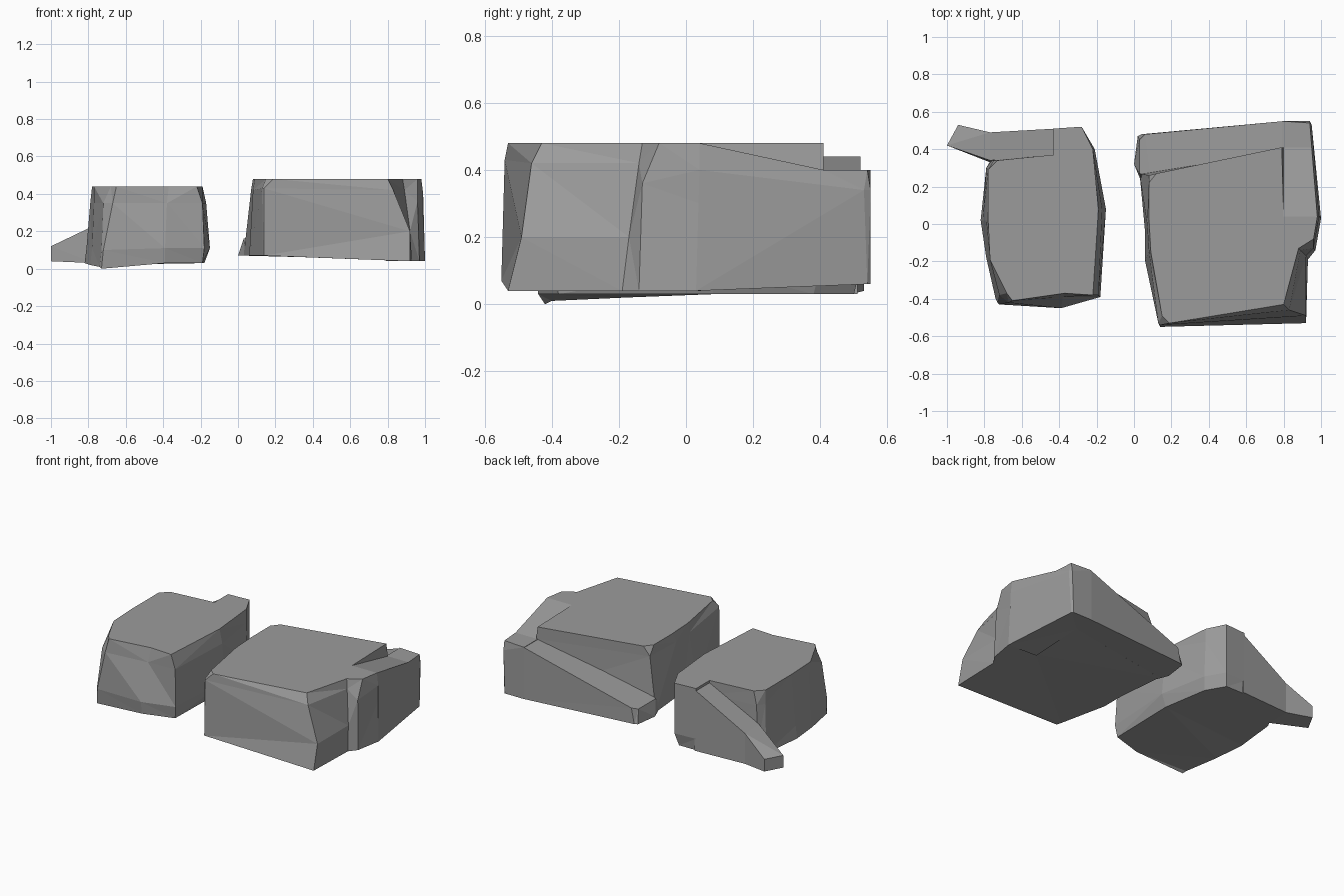
import bpy
import bmesh

if "Cube" in bpy.data.objects:
    bpy.data.objects.remove(bpy.data.objects["Cube"], do_unlink=True)

# One plain stone colour
stone = bpy.data.materials.new("stone_grey")
stone.use_nodes = True
stone.diffuse_color = (0.33, 0.33, 0.33, 1)
stone.node_tree.nodes["Principled BSDF"].inputs["Base Color"].default_value = stone.diffuse_color


def loft(name, *rings):
    """Skin matching outlines (hundredths of a unit), bottom to top, and cap both ends."""
    bm = bmesh.new()
    loops = [[bm.verts.new([c / 100 for c in point]) for point in ring] for ring in rings]
    for lower, upper in zip(loops, loops[1:]):
        for i in range(len(lower)):
            j = (i + 1) % len(lower)
            bm.faces.new((lower[i], lower[j], upper[j], upper[i]))
    bm.faces.new(loops[0][::-1])
    bm.faces.new(loops[-1])
    bmesh.ops.remove_doubles(bm, verts=bm.verts, dist=0.001)
    bmesh.ops.triangulate(bm, faces=bm.faces)
    bmesh.ops.recalc_face_normals(bm, faces=bm.faces)
    mesh = bpy.data.meshes.new(name)
    bm.to_mesh(mesh)
    bm.free()
    mesh.materials.append(stone)
    rock = bpy.data.objects.new(name, mesh)
    bpy.context.collection.objects.link(rock)
    return rock


def level(z, *points):
    """Outline at one height."""
    return [(x, y, z) for x, y in points]


# Large rock: main block, from the front left corner round to the west side
loft("large_rock_body",
     [(14, -55, 7), (92, -53, 4), (93, -19, 4), (97, -14, 4), (100, 3, 4),
      (80, 4, 5), (80, 41, 6), (3, 27, 7), (3, 27, 7), (6, -5, 7), (6, -20, 7), (13, -52, 7)],
     [(14, -54, 43), (92, -49, 20), (92, -17, 20), (96, -13, 36), (99, 4, 30),
      (80, 4, 30), (80, 41, 40), (8, 26, 42), (8, 26, 42), (7, 0, 42), (8, -15, 42), (13, -53, 43)],
     [(14, -54, 43), (83, -46, 42), (89, -14, 42), (96, -13, 36), (99, 4, 40),
      (80, 4, 40), (80, 41, 40), (8, 26, 42), (8, 26, 42), (7, 0, 42), (8, -15, 42), (13, -53, 43)],
     level(48, (19, -53), (80, -43), (88, -13), (96, -8), (98, 4),
           (80, 4), (79, 41), (12, 27), (8, 22), (8, 3), (9, -15), (15, -49)))

# Large rock: sloping shelf at the back corner
loft("large_rock_shelf",
     [(79, 4, 4), (100, 3, 4), (94, 54, 6), (93, 55, 6), (79, 55, 6), (79, 41, 6)],
     [(79, 4, 40), (99, 4, 40), (95, 53, 34), (94, 55, 34), (79, 55, 34), (79, 41, 34)],
     [(79, 4, 48), (98, 4, 48), (95, 41, 40), (94, 54, 40), (79, 55, 40), (79, 41, 40)])

# Large rock: long ramp falling across the back
loft("large_rock_ramp",
     [(80, 38, 6), (80, 55, 6), (4, 48, 7), (2, 47, 7), (0, 32, 7), (5, 20, 7)],
     [(80, 38, 40), (80, 55, 40), (6, 48, 17), (3, 45, 16), (3, 27, 16), (9, 25, 18)])

# Small rock: block with a bulging lower band
loft("small_rock_body",
     [(-73, -42, 0), (-39, -44, 3), (-19, -38, 3), (-18, 8, 3), (-23, 38, 3),
      (-30, 50, 3), (-43, 50, 3), (-43, 38, 3), (-76, 35, 3), (-79, 30, 3),
      (-82, 2, 3), (-79, -18, 2), (-74, -40, 1)],
     [(-72, -43, 10), (-39, -45, 11), (-18, -39, 11), (-15, 8, 11), (-21, 40, 11),
      (-28, 52, 11), (-43, 51, 11), (-43, 37, 11), (-76, 34, 11), (-79, 30, 11),
      (-81, 2, 11), (-78, -18, 11), (-73, -42, 10)],
     [(-67, -42, 35), (-38, -39, 35), (-19, -38, 35), (-17, 8, 35), (-22, 40, 35),
      (-28, 52, 35), (-43, 51, 35), (-43, 37, 35), (-75, 34, 35), (-78, 29, 35),
      (-79, 2, 35), (-77, -18, 35), (-72, -38, 35)],
     level(44, (-65, -41), (-37, -37), (-22, -38), (-19, 8), (-22, 40),
           (-28, 52), (-43, 51), (-43, 37), (-73, 34), (-78, 29),
           (-78, 2), (-77, -19), (-68, -37)))

# Small rock: ramp running down to its pointed toe
loft("small_rock_ramp",
     [(-42, 36, 3), (-42, 51, 3), (-77, 49, 3), (-94, 53, 4), (-100, 42, 4), (-77, 33, 3)],
     [(-42, 36, 43), (-42, 51, 43), (-77, 49, 23), (-94, 53, 12), (-100, 42, 12), (-77, 34, 23)])
